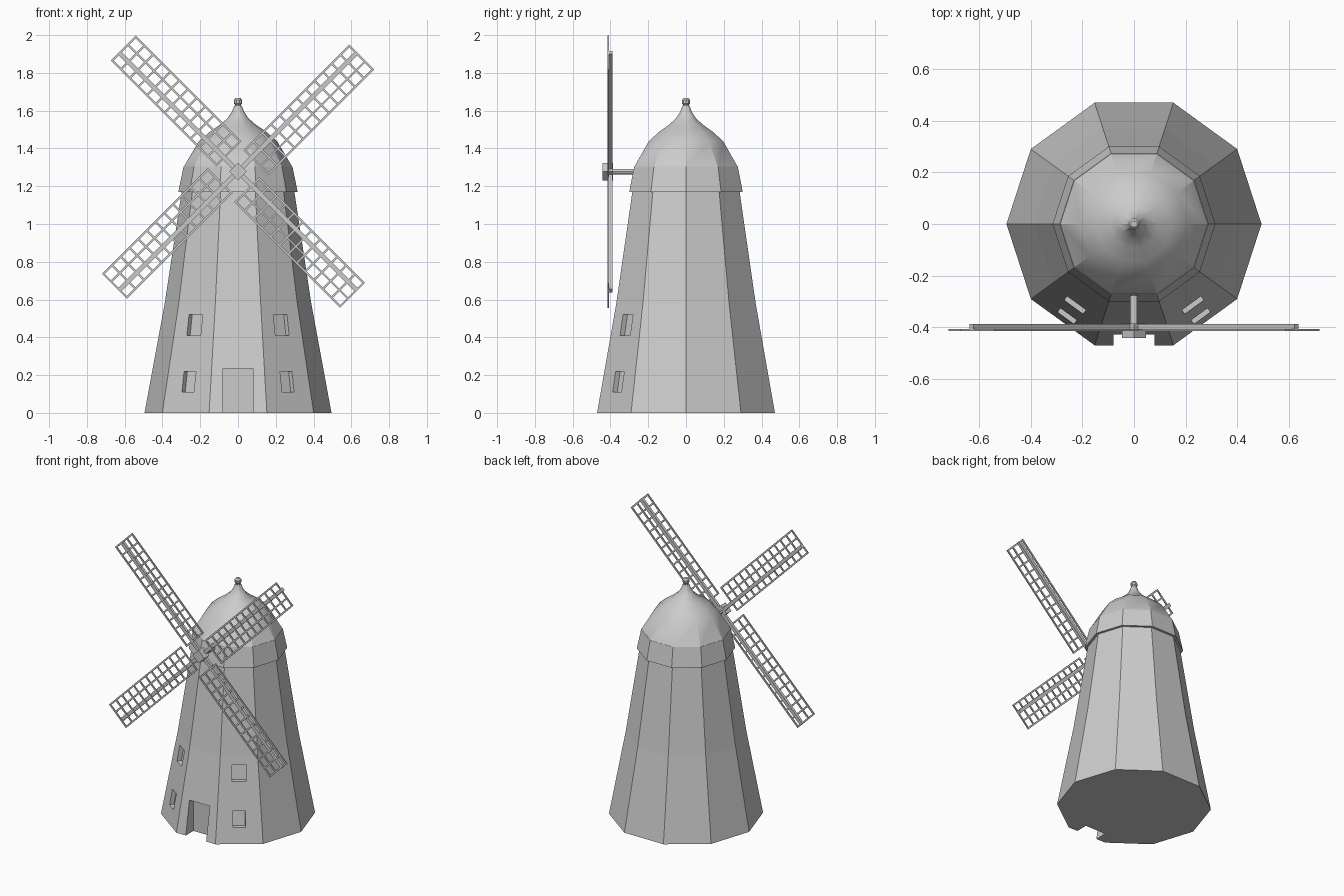
import bpy, bmesh
from math import cos, sin, pi, radians
from mathutils import Matrix, Vector

if "Cube" in bpy.data.objects:
    bpy.data.objects.remove(bpy.data.objects["Cube"])

SIDES = 10
HUB_Z = 1.277


def make_object(name, bm, smooth=False):
    bmesh.ops.recalc_face_normals(bm, faces=bm.faces)
    mesh = bpy.data.meshes.new(name)
    bm.to_mesh(mesh)
    bm.free()
    obj = bpy.data.objects.new(name, mesh)
    bpy.context.collection.objects.link(obj)
    if smooth:
        bpy.ops.object.select_all(action='DESELECT')
        obj.select_set(True)
        bpy.context.view_layer.objects.active = obj
        bpy.ops.object.shade_smooth_by_angle(angle=radians(30))
    return obj


def lathe(name, profile, smooth=False):
    """Ten-sided solid from (radius, z) rings, capped at both ends."""
    bm = bmesh.new()
    rings = [[bm.verts.new((r * cos(2 * pi * i / SIDES), r * sin(2 * pi * i / SIDES), z))
              for i in range(SIDES)] for r, z in profile]
    for low, high in zip(rings, rings[1:]):
        for i in range(SIDES):
            j = (i + 1) % SIDES
            bm.faces.new((low[i], low[j], high[j], high[i]))
    bm.faces.new(rings[0])
    bm.faces.new(rings[-1])
    return make_object(name, bm, smooth)


def add_box(bm, center, x_axis, y_axis, z_axis):
    """Box whose three full edge vectors are given (may be sheared)."""
    m = Matrix((x_axis, y_axis, z_axis)).transposed().to_4x4()
    m.translation = center
    bmesh.ops.create_cube(bm, size=1, matrix=m)


def cut(target, cutter):
    mod = target.modifiers.new("cut", 'BOOLEAN')
    mod.operation = 'DIFFERENCE'
    mod.solver = 'EXACT'
    mod.object = cutter
    bpy.context.view_layer.objects.active = target
    bpy.ops.object.modifier_apply(modifier=mod.name)
    bpy.data.objects.remove(cutter)


# Tower body
tower = lathe("tower", [(0.495, 0), (0.388, 0.58), (0.297, 1.18)])

# Doorway recess
bm = bmesh.new()
add_box(bm, Vector((0, -0.485, 0.0925)), Vector((0.16, 0, 0)),
        Vector((0, 0.2, 0)), Vector((0, 0, 0.285)))
door = make_object("door_cutter", bm)
door.hide_render = True
cut(tower, door)

# Window recesses on the two faces beside the door
LEAN = 0.175
for angle in (234, 306):
    n = Vector((cos(radians(angle)), sin(radians(angle)), 0))
    t = Vector((-n.y, n.x, 0))
    for z, width in ((0.465, 0.09), (0.165, 0.078)):
        wall = 0.471 - LEAN * z
        bm = bmesh.new()
        add_box(bm, n * wall + Vector((0, 0, z)), t * width, n * 0.06,
                (Vector((0, 0, 1)) - n * LEAN) * 0.11)
        window = make_object("window_cutter", bm)
        window.hide_render = True
        cut(tower, window)

# Cap: skirt, dome and finial
lathe("cap_skirt", [(0.316, 1.17), (0.288, 1.305)])
lathe("cap_dome", [(0.287, 1.304), (0.208, 1.437), (0.15, 1.488), (0.095, 1.525),
                   (0.055, 1.56), (0.032, 1.595), (0.02, 1.625)], smooth=True)
lathe("finial", [(0.016, 1.6), (0.016, 1.63), (0.022, 1.638), (0.022, 1.656),
                 (0.013, 1.668)], smooth=True)

# Axle
bm = bmesh.new()
bmesh.ops.create_cone(bm, cap_ends=True, segments=12, radius1=0.015, radius2=0.015, depth=0.19,
                      matrix=Matrix.Translation((0, -0.325, HUB_Z)) @ Matrix.Rotation(pi / 2, 4, 'X'))
make_object("axle", bm, smooth=True)

# Hub block
d = Vector((1, 0, 1)).normalized()
e = Vector((1, 0, -1)).normalized()
bm = bmesh.new()
add_box(bm, Vector((0, -0.415, HUB_Z)), d * 0.066, Vector((0, 0.056, 0)), e * 0.066)
make_object("hub", bm)

# Four lattice sails, each with a stock behind the rails and rungs
INNER, OUTER, LEFT, RIGHT, BAR, RUNGS = 0.1, 0.892, -0.06, 0.127, 0.011, 13
for k in range(4):
    a = radians(45 + 90 * k)
    along, across = Vector((cos(a), 0, sin(a))), Vector((sin(a), 0, -cos(a)))
    hub = Vector((0, 0, HUB_Z))
    bm = bmesh.new()
    add_box(bm, hub + along * OUTER / 2 + Vector((0, -0.399, 0)),
            along * OUTER, Vector((0, 0.02, 0)), across * 0.024)
    mid = (INNER + OUTER) / 2
    for s in (LEFT + BAR / 2, 0.063, RIGHT - BAR / 2):
        add_box(bm, hub + along * mid + across * s + Vector((0, -0.412, 0)),
                along * (OUTER - INNER), Vector((0, 0.008, 0)), across * BAR)
    for i in range(RUNGS):
        r = INNER + BAR / 2 + (OUTER - INNER - BAR) * i / (RUNGS - 1)
        add_box(bm, hub + along * r + across * (LEFT + RIGHT) / 2 + Vector((0, -0.412, 0)),
                along * BAR, Vector((0, 0.007, 0)), across * (RIGHT - LEFT))
    make_object(f"sail_{k + 1}", bm)
